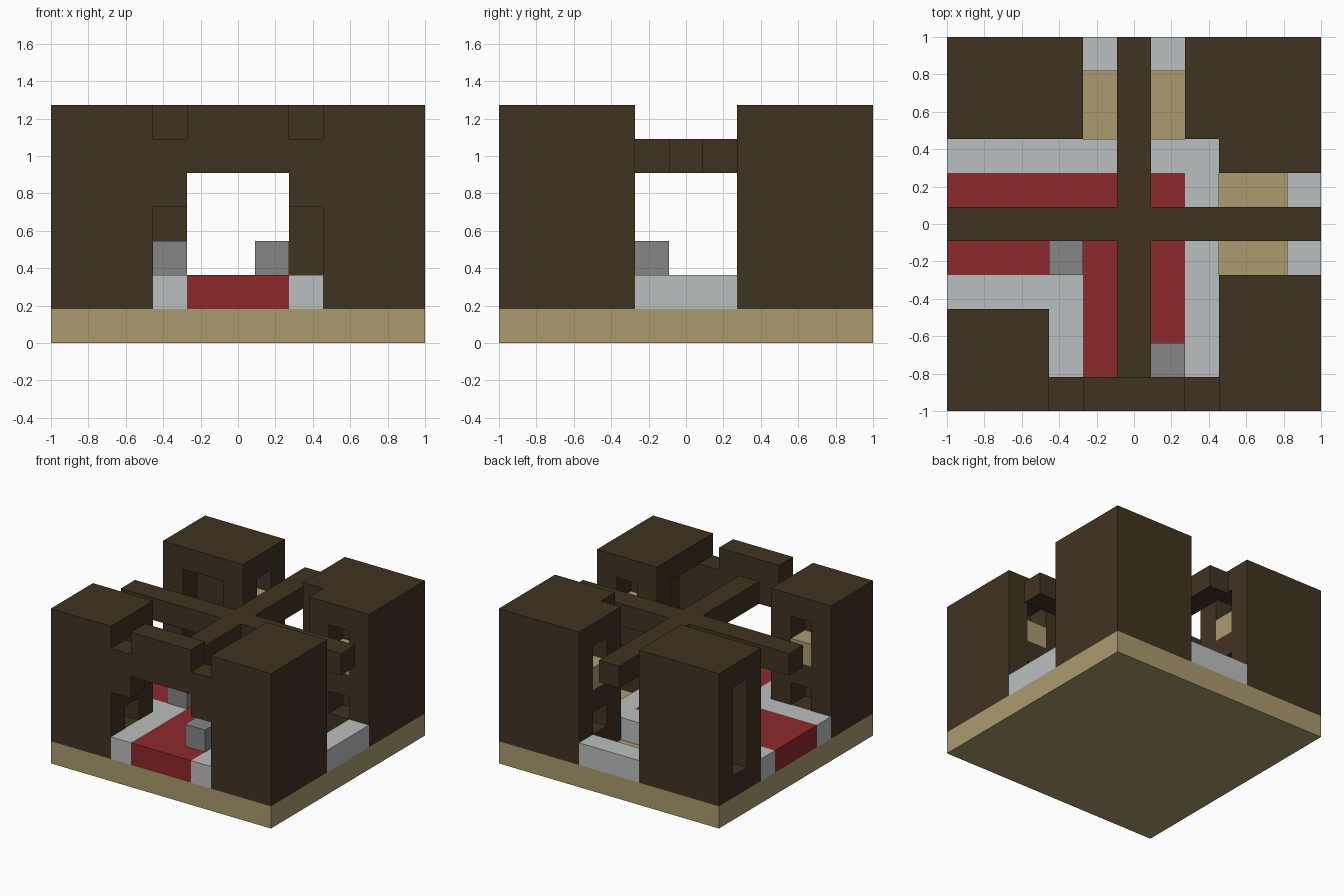
import bpy, bmesh
from mathutils import Vector

if "Cube" in bpy.data.objects:
    bpy.data.objects.remove(bpy.data.objects["Cube"], do_unlink=True)

N = 11           # blocks along each side
U = 2 / N        # block size


def material(name, rgb):
    m = bpy.data.materials.new(name)
    m.use_nodes = True
    m.diffuse_color = (*rgb, 1)
    bsdf = m.node_tree.nodes["Principled BSDF"]
    bsdf.inputs["Base Color"].default_value = (*rgb, 1)
    bsdf.inputs["Roughness"].default_value = 0.9
    return m


WOOD = material("dark_wood", (0.051, 0.033, 0.015))
SAND = material("sand", (0.402, 0.332, 0.156))
STONE = material("pale_stone", (0.50, 0.52, 0.52))
RED = material("red_carpet", (0.27, 0.022, 0.024))
GREY = material("grey_block", (0.238, 0.238, 0.238))


def box(i, j, k):
    """Blocks in inclusive (first, last) ranges; a single number means one layer."""
    spans = [range(a[0], a[1] + 1) if isinstance(a, tuple) else (a,) for a in (i, j, k)]
    return {(x, y, z) for x in spans[0] for y in spans[1] for z in spans[2]}


def swap(cells):
    """Mirror across the diagonal of the plan."""
    return {(y, x, z) for x, y, z in cells}


def build(name, cells, mat):
    """Make one mesh from the outer faces of a set of blocks."""
    bm = bmesh.new()
    verts = {}

    def vert(p):
        if p not in verts:
            verts[p] = bm.verts.new((p[0] * U - 1, p[1] * U - 1, p[2] * U))
        return verts[p]

    for c in sorted(cells):
        for axis in range(3):
            for side in (0, 1):
                n = list(c)
                n[axis] += 2 * side - 1
                if tuple(n) in cells:
                    continue
                loop = []
                for u, v in ((0, 0), (1, 0), (1, 1), (0, 1)):
                    p = list(c)
                    p[axis] += side
                    p[(axis + 1) % 3] += u
                    p[(axis + 2) % 3] += v
                    loop.append(vert(tuple(p)))
                bm.faces.new(loop if side else loop[::-1])
    mesh = bpy.data.meshes.new(name)
    bm.to_mesh(mesh)
    bm.free()
    mesh.materials.append(mat)
    ob = bpy.data.objects.new(name, mesh)
    bpy.context.collection.objects.link(ob)


def openings(i, j):
    """Low doorway and upper window with a ledge, in one wall column."""
    return box(i, j, 2) | box(i, j, (4, 5))


TALL = (1, 6)
NICHE = (2, 5)

# Base and floors
build("base", box((0, 10), (0, 10), 0), SAND)
carpet = box((4, 6), (0, 6), 1) | box((0, 3), (4, 6), 1)
build("carpet", carpet, RED)
border = (box((0, 7), 7, 1) | box(7, (0, 6), 1)
          | box(3, (0, 3), 1) | box((0, 2), 3, 1))
build("floor_border", border, STONE)
build("back_step", box((4, 6), 10, 1), STONE)
build("side_step", box(10, (4, 6), 1), STONE)

# Corner towers with carved openings
front_small = box((0, 2), (0, 2), TALL)
build("front_small_tower", front_small - openings(1, 2) - openings(2, 1), WOOD)

long_tower = (box((0, 3), (8, 10), TALL) - openings(3, 9)
              - box((1, 2), 8, NICHE))
build("back_long_tower", long_tower - box(0, 9, NICHE), WOOD)
build("front_long_tower", swap(long_tower), WOOD)

back_large = box((7, 10), (7, 10), TALL) - box(7, 7, TALL)
build("back_large_tower", back_large - openings(9, 7) - openings(7, 9), WOOD)

# Window ledges
for n, (i, j) in enumerate(((1, 2), (2, 1), (3, 9), (9, 3), (9, 7), (7, 9))):
    build(f"window_ledge_{n + 1}", box(i, j, 4), SAND)

# Front gate and crossing roof beams
gate = box((4, 6), 0, (5, 6)) | box(3, 0, (4, 5)) | box(7, 0, (4, 5))
build("front_gate", gate, WOOD)
beams = box(5, (1, 10), 5) | box((0, 10), 5, 5)
build("crossing_beams", beams, WOOD)

# Loose blocks standing on the carpet
build("side_block", box(3, 4, 2), GREY)
build("gate_block", box(6, 1, 2), GREY)
